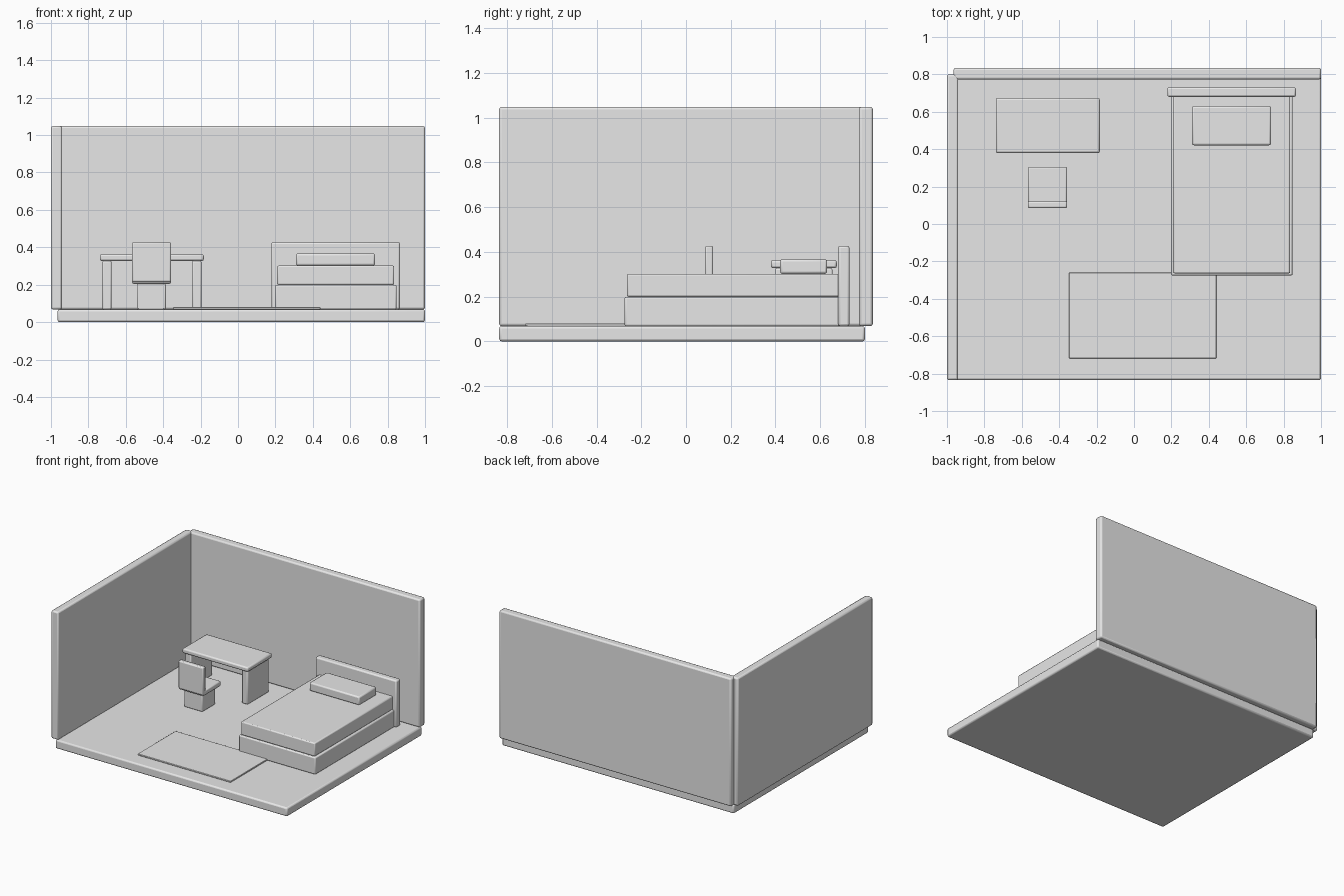
import bpy

if "Cube" in bpy.data.objects:
    bpy.data.objects.remove(bpy.data.objects["Cube"])

GREY = bpy.data.materials.new("plain_grey")
GREY.diffuse_color = (0.8, 0.8, 0.8, 1.0)
GREY.use_nodes = True
GREY.node_tree.nodes["Principled BSDF"].inputs["Base Color"].default_value = GREY.diffuse_color


def box(name, x, y, z, bevel=0.008):
    """Rounded box spanning the given (min, max) ranges."""
    bpy.ops.mesh.primitive_cube_add(
        size=1, location=[(a + b) / 2 for a, b in (x, y, z)])
    ob = bpy.context.object
    ob.name = name
    ob.scale = [b - a for a, b in (x, y, z)]
    bpy.ops.object.transform_apply(location=False, rotation=False, scale=True)
    mod = ob.modifiers.new("rounded_edges", 'BEVEL')
    mod.width = bevel
    mod.segments = 2
    ob.data.materials.append(GREY)
    bpy.ops.object.shade_smooth_by_angle()
    return ob


FLOOR = 0.068

# Room shell
box("floor", (-0.965, 1.0), (-0.835, 0.80), (0.0, FLOOR), 0.011)
box("left_wall", (-1.0, -0.94), (-0.835, 0.80), (FLOOR, 1.048), 0.011)
box("back_wall", (-0.965, 1.0), (0.773, 0.835), (FLOOR, 1.048), 0.011)

# Rug
box("rug", (-0.347, 0.44), (-0.718, -0.26), (FLOOR, 0.08), 0.003)

# Bed
box("bed_base", (0.198, 0.848), (-0.275, 0.70), (FLOOR, 0.199))
box("mattress", (0.209, 0.835), (-0.264, 0.69), (0.199, 0.302))
box("headboard", (0.178, 0.866), (0.68, 0.731), (FLOOR, 0.427), 0.01)
box("pillow", (0.31, 0.733), (0.421, 0.631), (0.302, 0.367), 0.01)

# Desk
box("desk_top", (-0.739, -0.183), (0.379, 0.674), (0.327, 0.363), 0.01)
for side, x0 in (("left", -0.727), ("right", -0.247)):
    box("desk_leg_" + side, (x0, x0 + 0.051), (0.397, 0.655), (FLOOR, 0.327))

# Chair
box("chair_base", (-0.541, -0.386), (0.12, 0.275), (FLOOR, 0.205), 0.006)
box("chair_seat", (-0.567, -0.358), (0.092, 0.305), (0.205, 0.244))
box("chair_back", (-0.567, -0.358), (0.085, 0.121), (0.215, 0.427))
